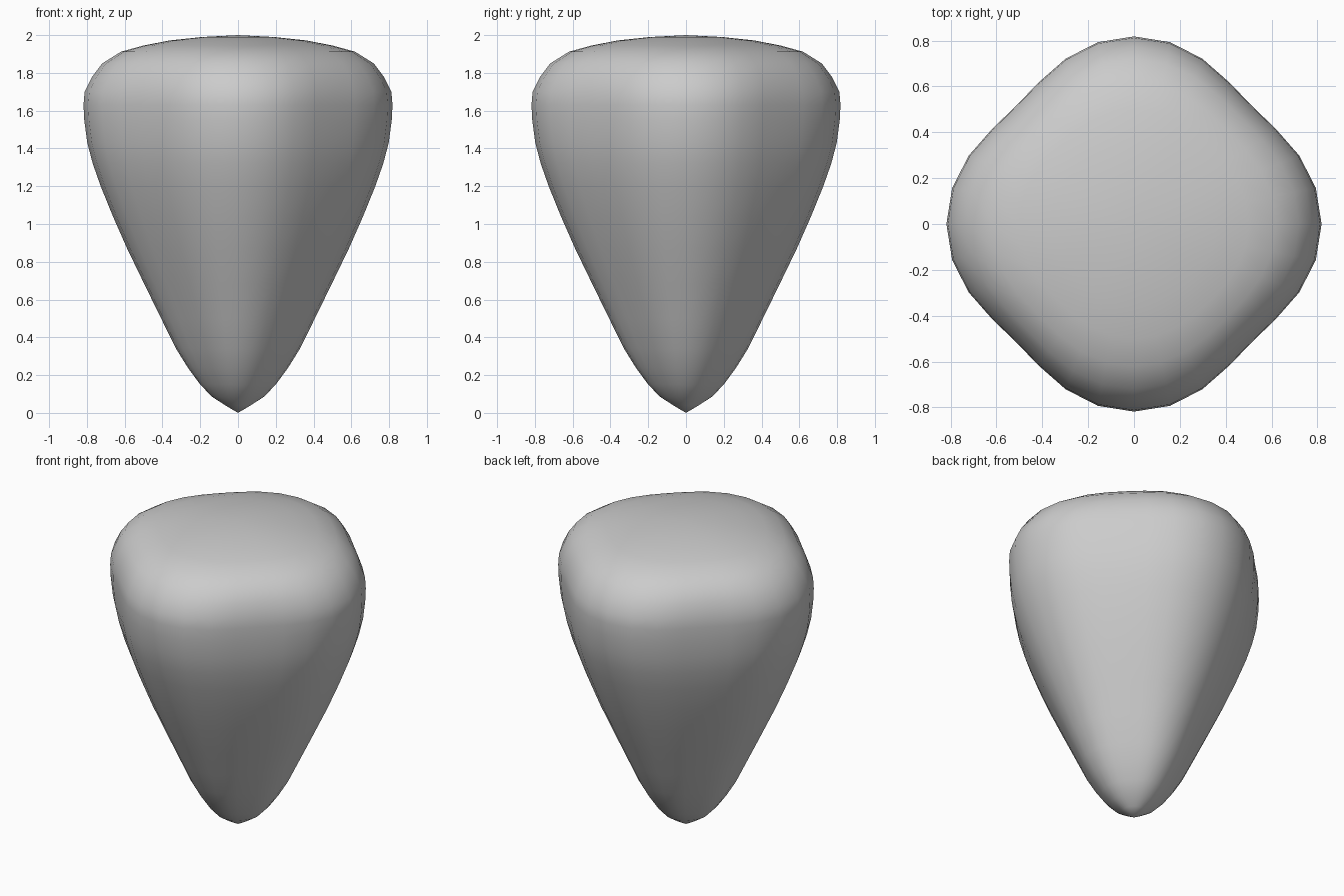
import bpy, bmesh, math

if "Cube" in bpy.data.objects:
    bpy.data.objects.remove(bpy.data.objects["Cube"])

SEGMENTS = 32
# Profile rings: (height, corner radius, squareness of the cross-section)
RINGS = [
    (0.04, 0.067, 0.02), (0.085, 0.137, 0.03), (0.15, 0.20, 0.04),
    (0.24, 0.266, 0.046), (0.34, 0.328, 0.048), (0.50, 0.407, 0.047),
    (0.68, 0.495, 0.045), (0.87, 0.587, 0.044), (1.04, 0.662, 0.044),
    (1.20, 0.727, 0.045), (1.32, 0.769, 0.048), (1.43, 0.798, 0.051),
    (1.55, 0.814, 0.054), (1.63, 0.818, 0.055), (1.70, 0.812, 0.054),
    (1.78, 0.772, 0.048), (1.85, 0.719, 0.043), (1.912, 0.62, 0.036),
    (1.945, 0.50, 0.028), (1.972, 0.36, 0.02), (1.99, 0.19, 0.01),
]

bm = bmesh.new()


def ring(z, radius, square):
    """Rounded diamond with blunt corners on the x and y axes."""
    verts = []
    for i in range(SEGMENTS):
        a = 2 * math.pi * i / SEGMENTS
        shape = math.cos(4 * a) + 0.075 * (1 - math.cos(8 * a))
        r = radius * (1 - square + square * shape)
        verts.append(bm.verts.new((r * math.cos(a), r * math.sin(a), z)))
    return verts


# Tapered body: loft the rings and close both ends at a point
loops = [ring(*row) for row in RINGS]
tip = bm.verts.new((0, 0, 0))
crown = bm.verts.new((0, 0, 2.0))
for i in range(SEGMENTS):
    j = (i + 1) % SEGMENTS
    for low, high in zip(loops, loops[1:]):
        bm.faces.new((low[i], low[j], high[j], high[i]))
    bm.faces.new((tip, loops[0][j], loops[0][i]))
    bm.faces.new((crown, loops[-1][i], loops[-1][j]))

bmesh.ops.recalc_face_normals(bm, faces=bm.faces)
for f in bm.faces:
    f.smooth = True
mesh = bpy.data.meshes.new("tapered_stone")
bm.to_mesh(mesh)
bm.free()
stone = bpy.data.objects.new("tapered_stone", mesh)
bpy.context.collection.objects.link(stone)
